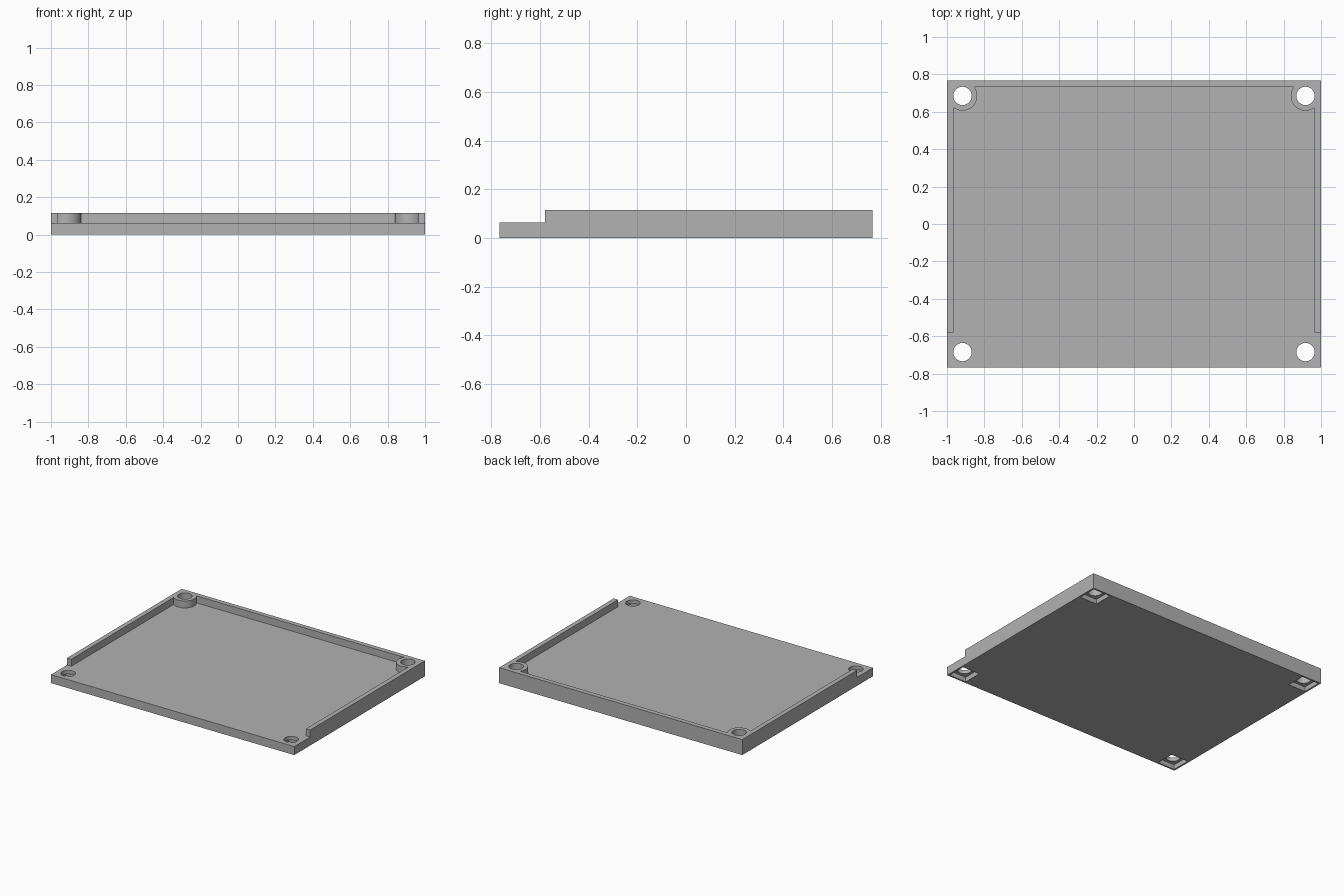
import bpy
import math

cube = bpy.data.objects.get("Cube")
if cube:
    bpy.data.objects.remove(cube, do_unlink=True)

HALF_X, HALF_Y = 1.0, 0.767
FLOOR, HEIGHT = 0.063, 0.115
WALL = 0.035
RIM_FRONT = -0.58          # the side walls stop here
HOLE_X, HOLE_Y = 0.917, 0.685
HOLE_R, BOSS_R = 0.049, 0.079
POCKET, POCKET_DEPTH = 0.14, 0.035

grey = bpy.data.materials.new("plain grey")
grey.use_nodes = True
colour = (0.445, 0.445, 0.445, 1)
grey.diffuse_color = colour
grey.node_tree.nodes["Principled BSDF"].inputs["Base Color"].default_value = colour


def box(name, low, high):
    centre = [(a + b) / 2 for a, b in zip(low, high)]
    bpy.ops.mesh.primitive_cube_add(size=1, location=centre)
    obj = bpy.context.object
    obj.name = name
    obj.scale = [b - a for a, b in zip(low, high)]
    bpy.ops.object.transform_apply(location=True, rotation=False, scale=True)
    return obj


def post(name, x, y, radius):
    bpy.ops.mesh.primitive_cylinder_add(vertices=48, radius=radius, depth=1,
                                        location=(x, y, 0))
    obj = bpy.context.object
    obj.name = name
    return obj


def cut(target, cutter):
    bpy.context.view_layer.objects.active = target
    mod = target.modifiers.new("cut", "BOOLEAN")
    mod.operation = "DIFFERENCE"
    mod.solver = "EXACT"
    mod.object = cutter
    bpy.ops.object.modifier_apply(modifier=mod.name)
    bpy.data.objects.remove(cutter, do_unlink=True)


tray = box("tray", (-HALF_X, -HALF_Y, 0), (HALF_X, HALF_Y, HEIGHT))

# Inner hollow, leaving the round bosses standing in the back corners
hollow = box("hollow_cutter", (WALL - HALF_X, -1, FLOOR),
             (HALF_X - WALL, HALF_Y - WALL, 1))
for side in (-1, 1):
    cut(hollow, post("boss_cutter", side * HOLE_X, HOLE_Y, BOSS_R))
cut(tray, hollow)

# Open front edge
cut(tray, box("front_cutter", (-2, -2, FLOOR), (2, RIM_FRONT, 1)))

# Screw holes, with square nut pockets underneath
for x in (-HOLE_X, HOLE_X):
    for y in (-HOLE_Y, HOLE_Y):
        cut(tray, post("hole_cutter", x, y, HOLE_R))
        h = POCKET / 2
        cut(tray, box("pocket_cutter", (x - h, y - h, -1),
                      (x + h, y + h, POCKET_DEPTH)))

tray.data.materials.clear()
tray.data.materials.append(grey)
bpy.ops.object.select_all(action="DESELECT")
tray.select_set(True)
bpy.context.view_layer.objects.active = tray
bpy.ops.object.shade_smooth_by_angle(angle=math.radians(30))
